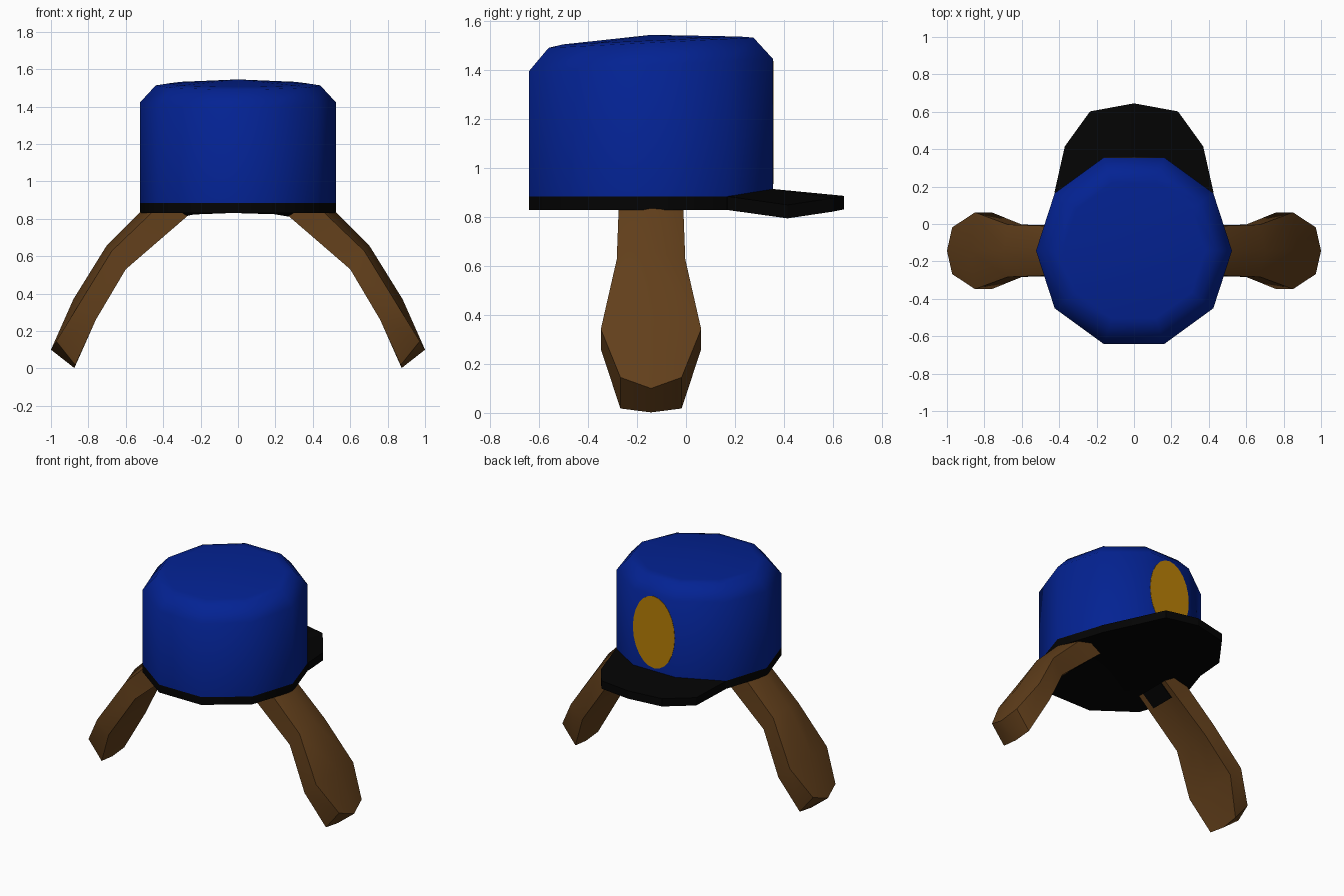
import bpy, bmesh, math
from mathutils import Vector

cube = bpy.data.objects.get("Cube")
if cube:
    bpy.data.objects.remove(cube, do_unlink=True)

CAP_Y, CAP_R, SIDES = -0.143, 0.524, 10


def material(name, rgb):
    mat = bpy.data.materials.new(name)
    mat.use_nodes = True
    mat.diffuse_color = (*rgb, 1)
    mat.node_tree.nodes["Principled BSDF"].inputs["Base Color"].default_value = (*rgb, 1)
    return mat


blue = material("royal blue", (0.001, 0.016, 0.29))
black = material("black", (0.001, 0.001, 0.001))
brown = material("brown", (0.122, 0.05, 0.011))
gold = material("gold", (0.485, 0.215, 0.002))


def finish(name, bm, mats, angle):
    bmesh.ops.recalc_face_normals(bm, faces=bm.faces)
    mesh = bpy.data.meshes.new(name)
    bm.to_mesh(mesh)
    bm.free()
    for mat in mats:
        mesh.materials.append(mat)
    obj = bpy.data.objects.new(name, mesh)
    bpy.context.collection.objects.link(obj)
    bpy.ops.object.select_all(action="DESELECT")
    obj.select_set(True)
    bpy.context.view_layer.objects.active = obj
    bpy.ops.object.shade_smooth_by_angle(angle=math.radians(angle))
    return obj


def loft(bm, rings, cap_start=True, cap_end=True):
    """Bridge closed rings of points and cap the ends."""
    rows = [[bm.verts.new(p) for p in ring] for ring in rings]
    n = len(rows[0])
    for a, b in zip(rows, rows[1:]):
        for i in range(n):
            j = (i + 1) % n
            bm.faces.new((a[i], a[j], b[j], b[i]))
    if cap_start:
        bm.faces.new(rows[0])
    if cap_end:
        bm.faces.new(rows[-1])
    return rows


def fan(bm, row, z):
    """Close a ring with a fan of triangles to a point on the cap's axis."""
    peak = bm.verts.new((0, CAP_Y, z))
    for i in range(SIDES):
        bm.faces.new((row[i], row[(i + 1) % SIDES], peak))


def cap_ring(radius, z, slope=0):
    ring = []
    for i in range(SIDES):
        a = math.tau * i / SIDES
        y = radius * math.sin(a)
        ring.append((radius * math.cos(a), CAP_Y + y, z + slope * y))
    return ring


# Crown with a softened rim and a slightly peaked, tilted top
bm = bmesh.new()
rows = loft(bm, [cap_ring(CAP_R, 0.885), cap_ring(CAP_R, 1.422, 0.05),
                 cap_ring(0.44, 1.513, 0.05), cap_ring(0.38, 1.522, 0.045)],
            cap_start=False, cap_end=False)
fan(bm, rows[-1], 1.545)
finish("crown", bm, [blue], 60)

# Band around the base, with a hollow underside
bm = bmesh.new()
rows = loft(bm, [cap_ring(CAP_R, 0.83), cap_ring(CAP_R, 0.885)],
            cap_start=False, cap_end=False)
fan(bm, rows[0], 0.96)
finish("band", bm, [black], 40)

# Visor: arched slab, each section running from the crown to the outer rim
half = [((0.42, 0.165, 0.885), (0.425, 0.17, 0.885)),
        ((0.29, 0.26, 0.9), (0.37, 0.415, 0.85)),
        ((0.16, 0.355, 0.915), (0.235, 0.602, 0.878)),
        ((0, 0.355, 0.915), (0, 0.645, 0.887))]
mirrored = [tuple((-x, y, z) for x, y, z in pair) for pair in half[-2::-1]]
bm = bmesh.new()
loft(bm, [(a, b, (b[0], b[1], b[2] - 0.055), (a[0], a[1], 0.83))
          for a, b in half + mirrored])
finish("visor", bm, [black], 20)

# Ear flaps: outer centre, inner edge, half width at each station
stations = [((0.44, 0.92), (0.27, 0.815), 0.13),
            ((0.70, 0.66), (0.60, 0.53), 0.14),
            ((0.88, 0.37), (0.76, 0.26), 0.205),
            ((1.00, 0.10), (0.87, 0.018), 0.125)]
for side, name in ((1, "left"), (-1, "right")):
    rings = []
    for k, (outer, inner, width) in enumerate(stations):
        o, i = Vector(outer), Vector(inner)
        edge, hollow = o.lerp(i, 0.25), i.lerp(o, 0.1)
        if k == len(stations) - 1:     # rounded tip
            edge, hollow = Vector((0.972, 0.145)), Vector((0.875, 0.002))
        rings.append([(side * p.x, CAP_Y + w * width, p.y)
                      for p, w in ((edge, -1), (o, 0), (edge, 1),
                                   (i, 1), (hollow, 0), (i, -1))])
    bm = bmesh.new()
    tip = loft(bm, rings, cap_start=False, cap_end=False)[-1]
    bm.faces.new((tip[0], tip[1], tip[4], tip[5]))
    bm.faces.new((tip[1], tip[2], tip[3], tip[4]))
    finish(name + "_ear_flap", bm, [brown], 55)

    # Dark lining plate where the flap tucks under the band
    bm = bmesh.new()
    loft(bm, [[(side * (x + d), CAP_Y + w, z + d) for x, w, z in
               ((0.27, -0.09, 0.815), (0.36, -0.09, 0.737),
                (0.36, 0.09, 0.737), (0.27, 0.09, 0.815))] for d in (0, 0.006)])
    finish(name + "_flap_lining", bm, [black], 30)

# Oval badge plate on the crown above the visor
bm = bmesh.new()
face_y = CAP_Y + CAP_R * math.cos(math.pi / SIDES)
oval = [(0.162 * math.cos(math.tau * i / 24), 1.187 + 0.252 * math.sin(math.tau * i / 24))
        for i in range(24)]
loft(bm, [[(x, face_y + d, z) for x, z in oval] for d in (-0.002, 0.002)])
finish("badge", bm, [gold], 30)
